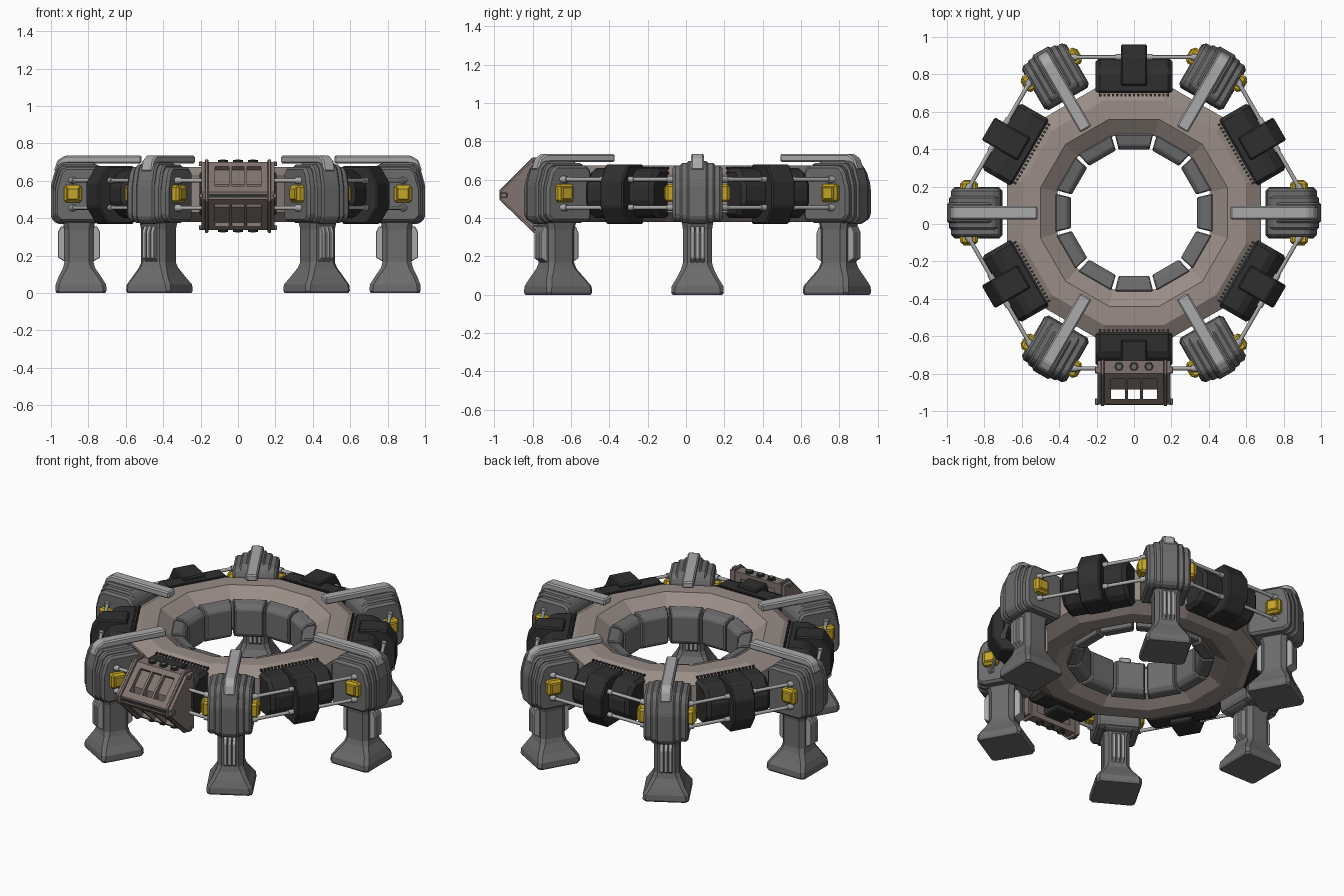
import bpy, bmesh, math
from mathutils import Matrix, Vector

if "Cube" in bpy.data.objects:
    bpy.data.objects.remove(bpy.data.objects["Cube"])

CENTRE = Vector((0, 0.06, 0))


def mat(name, r, g, b):
    m = bpy.data.materials.new(name)
    m.diffuse_color = (r, g, b, 1)
    m.use_nodes = True
    m.node_tree.nodes["Principled BSDF"].inputs["Base Color"].default_value = m.diffuse_color
    return m


GREY = mat("mid grey", 0.15, 0.15, 0.15)
LIGHT = mat("light grey", 0.40, 0.40, 0.40)
TAN = mat("warm tan", 0.32, 0.265, 0.24)
BROWN = mat("dark tan", 0.22, 0.175, 0.16)
BLACK = mat("charcoal", 0.028, 0.028, 0.028)
GOLD = mat("gold", 0.56, 0.38, 0.02)


def finish(bm, name, material, deg):
    # local frame: x outward, y tangential, z up; turned about the ring axis
    bm.transform(Matrix.Translation(CENTRE) @ Matrix.Rotation(math.radians(deg), 4, 'Z'))
    bmesh.ops.recalc_face_normals(bm, faces=bm.faces)
    me = bpy.data.meshes.new(name)
    bm.to_mesh(me)
    bm.free()
    me.materials.append(material)
    ob = bpy.data.objects.new(name, me)
    bpy.context.collection.objects.link(ob)
    return ob


def prism(name, prof, t, hw, material, deg, bevel=0.0, taper=None):
    """Extrude an (r, z) outline along the tangent, from t-hw to t+hw."""
    bm = bmesh.new()
    f = bm.faces.new([bm.verts.new((r, t - hw, z)) for r, z in prof])
    ext = bmesh.ops.extrude_face_region(bm, geom=[f])
    bmesh.ops.translate(bm, vec=(0, 2 * hw, 0),
                        verts=[v for v in ext['geom'] if isinstance(v, bmesh.types.BMVert)])
    if taper:
        for v in bm.verts:
            v.co.y *= v.co.x / taper
    if bevel:
        bmesh.ops.recalc_face_normals(bm, faces=bm.faces)
        bmesh.ops.bevel(bm, geom=bm.edges[:], offset=bevel, segments=1,
                        affect='EDGES', clamp_overlap=True)
    return finish(bm, name, material, deg)


def rect(r0, r1, z0, z1):
    return [(r0, z0), (r1, z0), (r1, z1), (r0, z1)]


def rod(name, p, axis, radius, length, material, deg, sides=8):
    bm = bmesh.new()
    m = Matrix.Translation(p)
    if axis == 'Y':
        m = m @ Matrix.Rotation(math.pi / 2, 4, 'X')
    bmesh.ops.create_cone(bm, cap_ends=True, segments=sides, radius1=radius,
                          radius2=radius, depth=length, matrix=m)
    ob = finish(bm, name, material, deg)
    if sides > 6:
        for poly in ob.data.polygons:
            poly.use_smooth = len(poly.vertices) == 4
        for e in ob.data.edges:
            d = ob.data.vertices[e.vertices[0]].co - ob.data.vertices[e.vertices[1]].co
            e.use_edge_sharp = d.length < length * 0.9
    return ob


def loft(name, sections, material, deg):
    """Stack chamfered rectangles: (z, centre r, half r, half t, chamfer)."""
    bm = bmesh.new()
    rings = []
    for z, c, a, b, k in sections:
        pts = [(a, b - k), (a - k, b), (k - a, b), (-a, b - k),
               (-a, k - b), (k - a, -b), (a - k, -b), (a, k - b)]
        rings.append([bm.verts.new((c + x, y, z)) for x, y in pts])
    for lo, hi in zip(rings, rings[1:]):
        for i in range(8):
            j = (i + 1) % 8
            bm.faces.new((lo[i], lo[j], hi[j], hi[i]))
    bm.faces.new(rings[0])
    bm.faces.new(rings[-1])
    return finish(bm, name, material, deg)


# main twelve-sided ring
ring = [(0.41, 0.61), (0.50, 0.675), (0.60, 0.675), (0.68, 0.625),
        (0.68, 0.43), (0.60, 0.38), (0.50, 0.38), (0.41, 0.44)]
bm = bmesh.new()
loops = []
for i in range(12):
    a = math.radians(15 + 30 * i)
    k = 1 / math.cos(math.radians(15))
    loops.append([bm.verts.new((r * k * math.cos(a), r * k * math.sin(a), z)) for r, z in ring])
for i in range(12):
    for j in range(len(ring)):
        p, q, n = loops[i], loops[(i + 1) % 12], (j + 1) % len(ring)
        bm.faces.new((p[j], q[j], q[n], p[n]))
finish(bm, "main_ring", TAN, 0)

# inner lining panels
lining = [(0.337, 0.43), (0.337, 0.59), (0.36, 0.615), (0.42, 0.625),
          (0.42, 0.40), (0.36, 0.405)]
for i in range(12):
    prism("lining_panel", lining, 0, 0.083, GREY, 30 * i, 0.006, taper=0.34)


def housing(r0, r1, z0, z1):
    return [(r0 + 0.02, z0), (r1 - 0.03, z0), (r1, z0 + 0.03), (r1, z1 - 0.12),
            (r1 - 0.025, z1 - 0.03), (r1 - 0.055, z1), (r0 + 0.03, z1), (r0, z1 - 0.03),
            (r0, z0 + 0.02)]


# six leg stations
arm = [(0.515, 0.692), (0.515, 0.735), (0.925, 0.735), (0.965, 0.71), (0.985, 0.65),
       (0.95, 0.65), (0.91, 0.692)]
pad = [(0, 0.17), (0.035, 0.19), (0.035, 0.325), (0.02, 0.355), (-0.01, 0.36), (-0.01, 0.15)]
for deg in range(0, 360, 60):
    prism("leg_housing", housing(0.71, 0.978, 0.38, 0.675), 0, 0.13, GREY, deg, 0.018)
    prism("housing_rib_wide", housing(0.72, 0.988, 0.375, 0.688), 0, 0.09, GREY, deg, 0.01)
    prism("housing_rib_narrow", housing(0.74, 1.0, 0.37, 0.698), 0, 0.055, GREY, deg, 0.01)
    prism("top_arm", arm, 0, 0.035, LIGHT, deg, 0.008)
    loft("leg_foot", [(0, 0.84, 0.13, 0.13, 0.015), (0.012, 0.84, 0.137, 0.137, 0.018),
                      (0.045, 0.84, 0.135, 0.135, 0.02), (0.085, 0.845, 0.115, 0.11, 0.02),
                      (0.135, 0.85, 0.085, 0.085, 0.022), (0.165, 0.85, 0.078, 0.076, 0.025),
                      (0.34, 0.85, 0.078, 0.076, 0.025), (0.40, 0.85, 0.09, 0.085, 0.025)],
         GREY, deg)
    for s in (-1, 1):
        base = 0.85 + s * 0.078
        prof = [(base + s * x, z) for x, z in pad]
        for t in (-0.026, 0, 0.026):
            prism("leg_pad_strip", prof, t, 0.011, LIGHT, deg, 0.003)
        # gold locks on the housing sides
        prism("gold_lock", rect(0.835, 0.93, 0.483, 0.577), s * 0.14, 0.027, GOLD, deg, 0.012)
        prism("gold_lock_base", rect(0.85, 0.915, 0.497, 0.563), s * 0.15, 0.025, GOLD, deg, 0.006)

# six dark modules with twin rails between the legs
body = [(0.63, 0.40), (0.63, 0.66), (0.76, 0.66), (0.83, 0.585), (0.83, 0.47), (0.76, 0.40)]
clamp = [(0.68, 0.37), (0.68, 0.68), (0.84, 0.68), (0.90, 0.59), (0.90, 0.46), (0.84, 0.37)]
for deg in range(30, 390, 60):
    prism("dark_module", body, 0, 0.205, BLACK, deg, 0.022)
    prism("module_clamp", clamp, 0, 0.07, BLACK, deg, 0.008)
    for z in (0.602, 0.455):
        rod("rail", (0.832, 0, z), 'Y', 0.011, 0.76, LIGHT, deg)
        for s in (-1, 1):
            rod("rail_sleeve", (0.832, s * 0.335, z), 'Y', 0.018, 0.06, LIGHT, deg)
            rod("rail_collar", (0.832, s * 0.085, z), 'Y', 0.016, 0.03, LIGHT, deg)
    for i in range(-8, 9):
        prism("module_tooth", rect(0.622, 0.636, 0.645, 0.666), i * 0.0225, 0.006, BLACK, deg)

# wedge-shaped front cabin: core, end caps, rims, window bars and rails
F = -90
wedge = [(1.025, 0.50), (1.025, 0.54), (0.86, 0.70), (0.79, 0.70), (0.79, 0.338), (0.85, 0.338)]
rim = [(1.033, 0.495), (1.033, 0.545), (0.863, 0.715), (0.785, 0.715), (0.785, 0.322),
       (0.853, 0.322)]
core = [(0.945, 0.46), (0.945, 0.58), (0.86, 0.665), (0.80, 0.68), (0.80, 0.36), (0.85, 0.375)]
prism("cabin_core", core, 0, 0.15, BROWN, F)
for s in (-1, 1):
    prism("cabin_end", wedge, s * 0.159, 0.037, BROWN, F)
    prism("cabin_rim", rim, s * 0.168, 0.009, BROWN, F, 0.003)
    prism("cabin_window_bar", wedge, s * 0.04, 0.007, BROWN, F)
    # lugs outside the end caps
    for r, z in ((0.84, 0.69), (1.01, 0.52), (0.84, 0.35)):
        prism("cabin_lug", rect(r - 0.018, r + 0.018, z - 0.012, z + 0.012), s * 0.198, 0.01,
              BROWN, F, 0.003)
prism("cabin_top_rail", [(0.79, 0.66), (0.79, 0.70), (0.86, 0.70), (0.885, 0.676), (0.865, 0.655)],
      0, 0.19, BROWN, F)
prism("cabin_bottom_rail", [(0.79, 0.375), (0.79, 0.338), (0.85, 0.338), (0.87, 0.356),
                            (0.85, 0.38)], 0, 0.19, BROWN, F)
prism("cabin_nose_rail", [(0.995, 0.472), (1.025, 0.50), (1.025, 0.54), (0.995, 0.569)],
      0, 0.19, BROWN, F)
prism("cabin_nose_strip", rect(1.02, 1.029, 0.511, 0.529), 0, 0.155, BLACK, F)
for t in (-0.08, 0, 0.08):
    for z in (0.703, 0.335):
        rod("cabin_bolt", (0.822, t, z), 'Z', 0.026, 0.018, BLACK, F, 6)
        rod("cabin_bolt_cap", (0.822, t, z), 'Z', 0.014, 0.024, GREY, F, 6)
